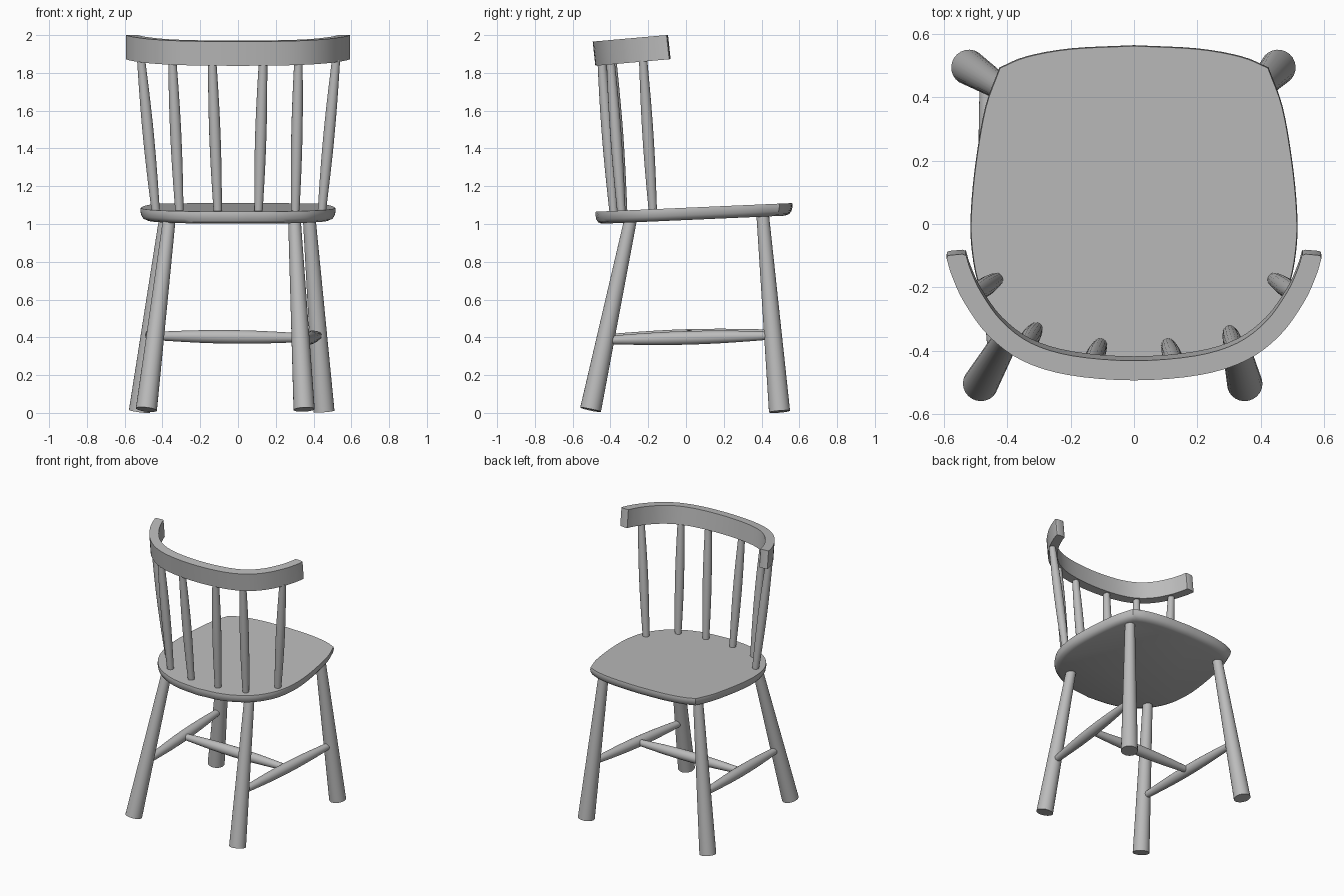
import bpy
import bmesh
import math
from mathutils import Vector

if "Cube" in bpy.data.objects:
    bpy.data.objects.remove(bpy.data.objects["Cube"], do_unlink=True)

GREY = (0.5, 0.5, 0.5, 1)
wood = bpy.data.materials.new("grey wood")
wood.diffuse_color = GREY
wood.use_nodes = True
wood.node_tree.nodes["Principled BSDF"].inputs["Base Color"].default_value = GREY


def loft(name, rings, smooth_angle=40):
    """Skin a list of equal closed rings and cap both ends."""
    bm = bmesh.new()
    loops = [[bm.verts.new(p) for p in ring] for ring in rings]
    n = len(rings[0])
    for a, b in zip(loops, loops[1:]):
        for i in range(n):
            j = (i + 1) % n
            bm.faces.new((a[i], a[j], b[j], b[i]))
    bm.faces.new(loops[0][::-1])
    bm.faces.new(loops[-1])
    bmesh.ops.recalc_face_normals(bm, faces=bm.faces)
    mesh = bpy.data.meshes.new(name)
    bm.to_mesh(mesh)
    bm.free()
    mesh.materials.append(wood)
    mesh.shade_smooth()
    mesh.set_sharp_from_angle(angle=math.radians(smooth_angle))
    obj = bpy.data.objects.new(name, mesh)
    bpy.context.collection.objects.link(obj)
    return obj


def turned(name, start, end, radius, steps=1, sides=20):
    """Round rod from start to end; radius(t) gives its thickness."""
    a, b = Vector(start), Vector(end)
    turn = (b - a).to_track_quat("Z", "Y")
    rings = []
    for s in range(steps + 1):
        t = s / steps
        rings.append([a.lerp(b, t) + turn @ Vector((math.cos(u), math.sin(u), 0)) * radius(t)
                      for u in (math.tau * k / sides for k in range(sides))])
    return loft(name, rings)


def smooth_path(points, steps=4):
    """Spline through an open list of 2D points."""
    p = [Vector(q) for q in points]
    p = [2 * p[0] - p[1]] + p + [2 * p[-1] - p[-2]]
    out = []
    for a, b, c, d in zip(p, p[1:], p[2:], p[3:]):
        for s in range(steps):
            t = s / steps
            out.append(0.5 * (2 * b + (c - a) * t + (2 * a - 5 * b + 4 * c - d) * t * t
                              + (3 * b - a - 3 * c + d) * t ** 3))
    return out + [p[-2]]


def mirrored(half):
    """Left half starting on the centre line, extended to the right side."""
    return [(-x, y) for x, y in half[:0:-1]] + half


# Seat: rounded outline, sloping up, with an eased underside
front_edge = smooth_path([(0, 0.565), (0.2, 0.555), (0.34, 0.53), (0.425, 0.495)])
side_edge = smooth_path([(0.425, 0.495), (0.47, 0.37), (0.5, 0.2), (0.515, 0.05),
                         (0.515, -0.06), (0.495, -0.18), (0.45, -0.28), (0.36, -0.38),
                         (0.2, -0.455), (0, -0.48)])
half = [tuple(p) for p in front_edge[:-1] + side_edge]
outline = half + [(-x, y) for x, y in half[-2:0:-1]]
seat_rings = []
for scale, drop in ((0.93, 0.065), (0.97, 0.056), (0.99, 0.04), (1, 0.015), (0.995, 0)):
    seat_rings.append([(x * scale, y * scale, 1.086 + 0.044 * y * scale - drop)
                       for x, y in outline])
loft("seat", seat_rings, 35)

# Legs: splayed and thicker at the floor
LEGS = {
    "back_left_leg": ((0.35, -0.505, 0.018), (0.298, -0.29, 1.04)),
    "back_right_leg": ((-0.485, -0.505, 0.018), (-0.362, -0.29, 1.04)),
    "front_left_leg": ((0.455, 0.495, 0.008), (0.375, 0.405, 1.06)),
    "front_right_leg": ((-0.522, 0.495, 0.008), (-0.38, 0.405, 1.06)),
}
for name, (foot, top) in LEGS.items():
    turned(name, foot, top, lambda t: 0.056 - 0.023 * t, sides=24)


def on_leg(name, z):
    foot, top = (Vector(p) for p in LEGS[name])
    return foot.lerp(top, (z - foot.z) / (top.z - foot.z))


def swell(t):
    return 0.021 + 0.015 * math.sin(math.pi * t)


# Stretchers: one on each side, joined by a cross bar
middles = []
for side, lift in (("left", 0), ("right", 0.01)):
    a = on_leg(f"back_{side}_leg", 0.385 + lift)
    b = on_leg(f"front_{side}_leg", 0.41 + lift)
    turned(f"{side}_stretcher", a, b, swell, 10)
    middles.append(a.lerp(b, 0.5))
turned("cross_stretcher", middles[0], middles[1], swell, 10)

# Back spindles: bottom x, bottom y, top x, top y
SPINDLES = [(-0.435, -0.175, -0.513, -0.227), (-0.31, -0.332, -0.348, -0.39),
            (-0.107, -0.383, -0.137, -0.447), (0.108, -0.383, 0.133, -0.447),
            (0.303, -0.342, 0.32, -0.4), (0.443, -0.175, 0.519, -0.227)]
for i, (bx, by, tx, ty) in enumerate(SPINDLES):
    turned(f"spindle_{i + 1}", (bx, by, 1.06), (tx, ty, 1.87),
           lambda t: 0.022 + 0.008 * math.sin(math.pi * t), 10, 16)

# Back rail: curved band leaning back, with softened ends
path = smooth_path(mirrored([(0, -0.456), (0.2, -0.44), (0.34, -0.397), (0.44, -0.322),
                             (0.51, -0.225), (0.545, -0.15), (0.56, -0.102),
                             (0.562, -0.09)]))
rail_rings = []
last = len(path) - 1
for i, p in enumerate(path):
    along = (path[min(i + 1, last)] - path[max(i - 1, 0)]).normalized()
    out = Vector((along.y, -along.x))
    width = 0.031 * (1 - 0.35 * max(0, 1 - min(i, last - i) / 3) ** 2)
    ring = []
    for side, up in ((1, -1), (1, 1), (-1, 1), (-1, -1)):
        q = p + out * width * side
        ring.append((q.x, q.y - 0.007 * up, 1.902 + 0.088 * (q.y + 0.483) + 0.064 * up))
    rail_rings.append(ring)
loft("back_rail", rail_rings)
